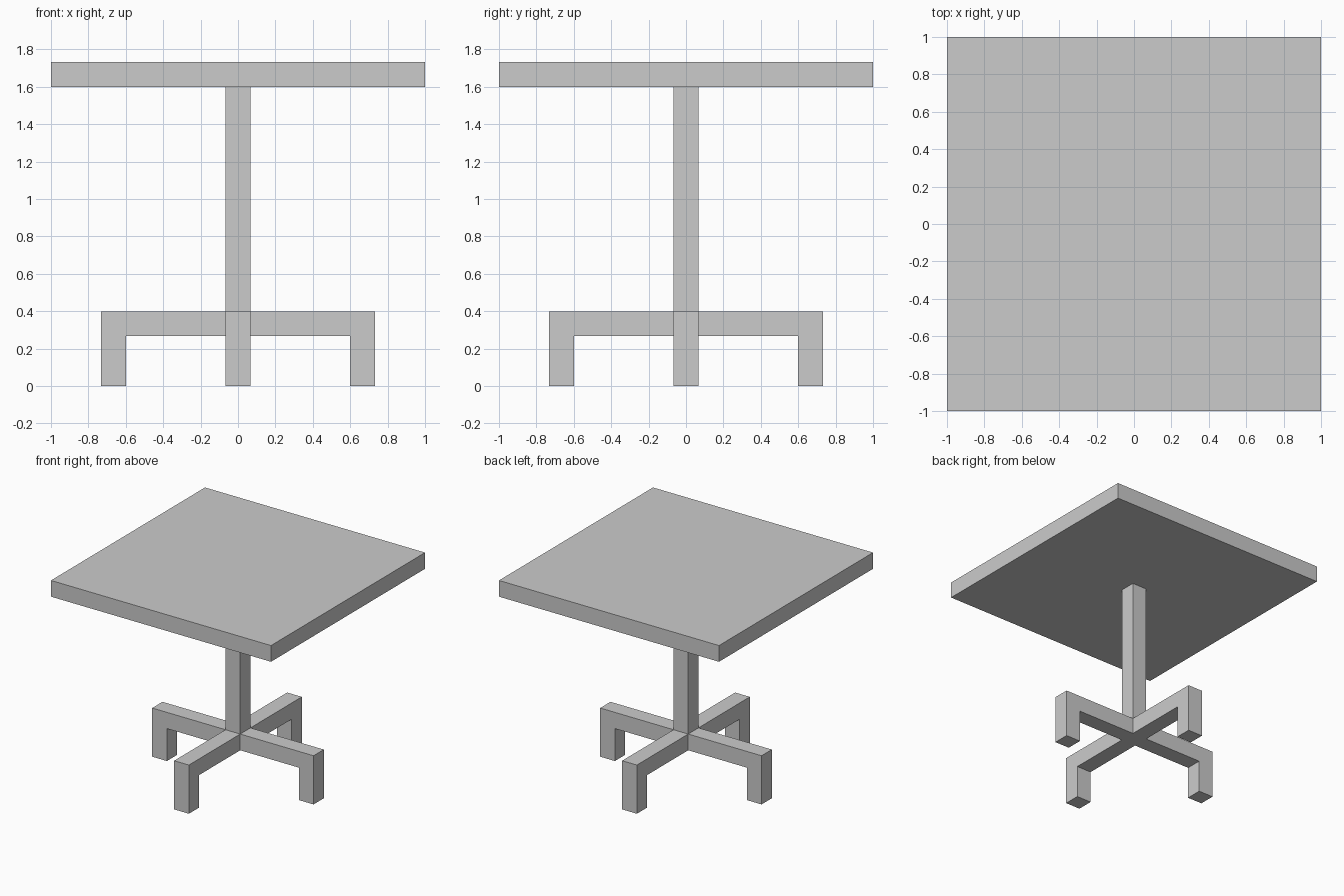
import bpy
import bmesh
from math import pi
from mathutils import Matrix

if "Cube" in bpy.data.objects:
    bpy.data.objects.remove(bpy.data.objects["Cube"])

U = 2 / 15            # square bar thickness
H = U / 2
ARM_Z, ARM_TOP = 2 * U, 3 * U
TOP_Z = 12 * U


def add_object(name, bm):
    bmesh.ops.recalc_face_normals(bm, faces=bm.faces)
    mesh = bpy.data.meshes.new(name)
    bm.to_mesh(mesh)
    bm.free()
    obj = bpy.data.objects.new(name, mesh)
    bpy.context.collection.objects.link(obj)
    return obj


def box(name, width, z0, z1):
    bm = bmesh.new()
    bmesh.ops.create_cube(bm, size=1, matrix=Matrix.Translation((0, 0, (z0 + z1) / 2))
                          @ Matrix.Diagonal((width, width, z1 - z0, 1)))
    return add_object(name, bm)


def leg(name, angle):
    # L-shaped side profile: horizontal arm with a foot at its outer end
    outer, inner = 5.5 * U, 4.5 * U
    profile = [(H, ARM_Z), (inner, ARM_Z), (inner, 0),
               (outer, 0), (outer, ARM_TOP), (H, ARM_TOP)]
    bm = bmesh.new()
    face = bm.faces.new([bm.verts.new((x, -H, z)) for x, z in profile])
    ext = bmesh.ops.extrude_face_region(bm, geom=[face], use_keep_orig=True)
    verts = [g for g in ext["geom"] if isinstance(g, bmesh.types.BMVert)]
    bmesh.ops.translate(bm, verts=verts, vec=(0, U, 0))
    bmesh.ops.rotate(bm, verts=bm.verts, matrix=Matrix.Rotation(angle, 3, 'Z'))
    return add_object(name, bm)


# Square tabletop and central column
box("tabletop", 2, TOP_Z, TOP_Z + U)
box("column", U, ARM_Z, TOP_Z)

# Four legs around the column
for i, side in enumerate(("right", "back", "left", "front")):
    leg(side + "_leg", i * pi / 2)
